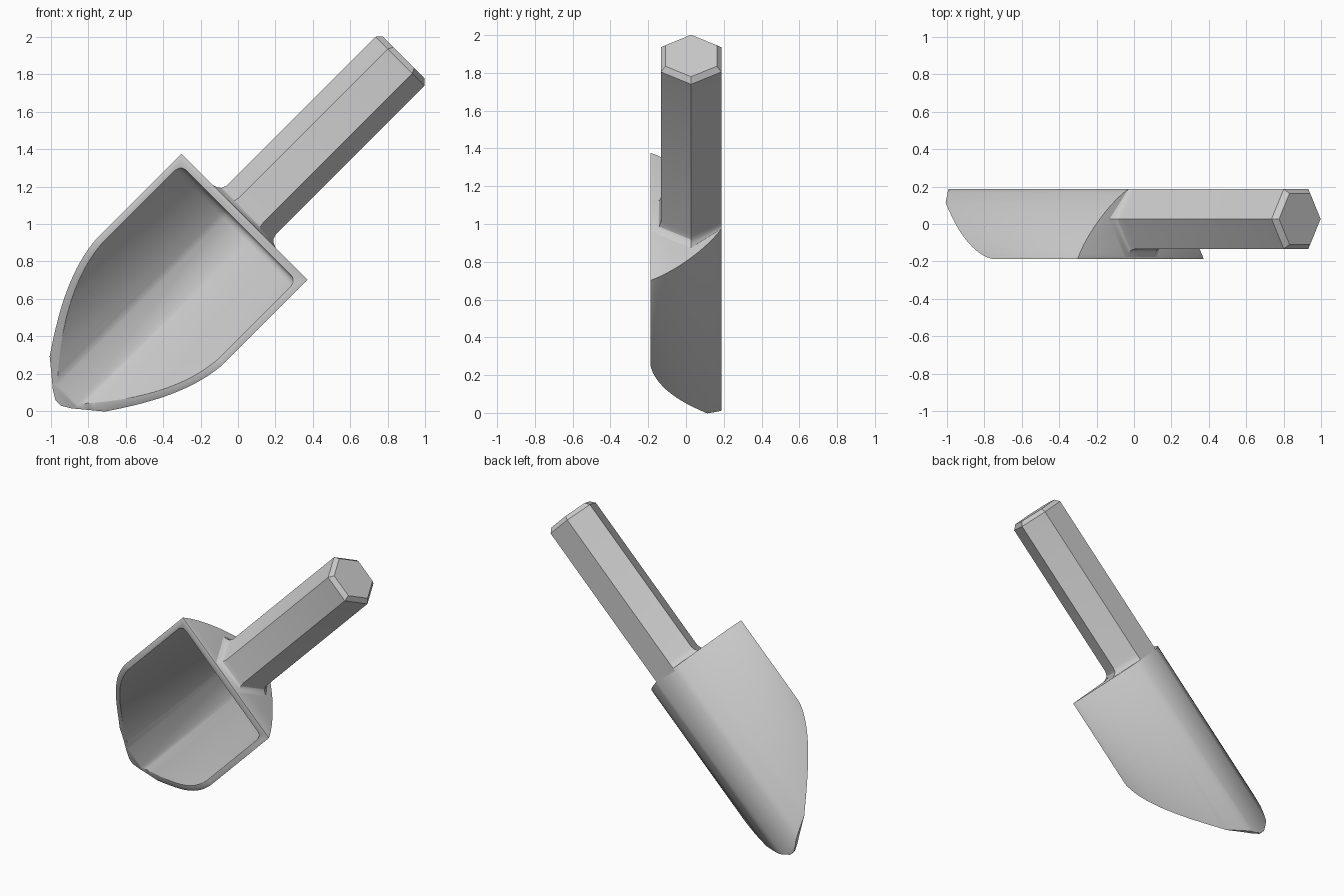
import bpy, bmesh, math
from mathutils import Vector

if "Cube" in bpy.data.objects:
    bpy.data.objects.remove(bpy.data.objects["Cube"])

grey = bpy.data.materials.new("light grey")
grey.use_nodes = True
grey.diffuse_color = (0.6, 0.6, 0.6, 1)
grey.node_tree.nodes["Principled BSDF"].inputs["Base Color"].default_value = (0.6, 0.6, 0.6, 1)

S = math.sqrt(0.5)
DEPTH = 0.187      # half depth of the scoop
CENTRE = -0.71     # sideways place of the tool axis
FLAT = 0.0925      # half width of the flat back


def place(u, v, y):
    """u runs along the tool, v across it, y is depth."""
    v += CENTRE
    return Vector(((u + v) * S, y, (u - v) * S))


def loft(name, rings):
    """Closed solid through rings of (u, v, y) points."""
    bm = bmesh.new()
    loops = [[bm.verts.new(place(*p)) for p in r] for r in rings]
    n = len(loops[0])
    for a, b in zip(loops, loops[1:]):
        for i in range(n):
            j = (i + 1) % n
            bm.faces.new((a[i], a[j], b[j], b[i]))
    bm.faces.new(loops[0])
    bm.faces.new(loops[-1])
    bmesh.ops.recalc_face_normals(bm, faces=bm.faces)
    me = bpy.data.meshes.new(name)
    bm.to_mesh(me)
    bm.free()
    me.materials.append(grey)
    ob = bpy.data.objects.new(name, me)
    bpy.context.collection.objects.link(ob)
    return ob


def bezier(p, n):
    out = []
    for i in range(n + 1):
        t = i / n
        w = ((1 - t) ** 3, 3 * t * (1 - t) ** 2, 3 * t * t * (1 - t), t ** 3)
        out.append(tuple(sum(a * q[k] for a, q in zip(w, p)) for k in (0, 1)))
    return out


def mirrored(half):
    return half + [(-v, y) for v, y in reversed(half)]


def boolean(ob, cutter, op):
    m = ob.modifiers.new(op.lower(), 'BOOLEAN')
    m.operation, m.object, m.solver = op, cutter, 'EXACT'
    bpy.context.view_layer.objects.active = ob
    bpy.ops.object.modifier_apply(modifier=m.name)
    bpy.data.objects.remove(cutter)


def smooth(ob, angle):
    bpy.ops.object.select_all(action='DESELECT')
    ob.select_set(True)
    bpy.context.view_layer.objects.active = ob
    bpy.ops.object.shade_smooth_by_angle(angle=math.radians(angle))


# Scoop body: flat back with bowed flanks
outer = mirrored(bezier([(0.477, -DEPTH), (0.42, -0.07), (0.25, 0.105), (FLAT, DEPTH)], 14))
scoop = loft("scoop", [[(u, v, y) for v, y in outer] for u in (-0.75, 0.76)])

# Hollow, with a rounded inner end
inner = mirrored([(0.462, -0.25)] + bezier(
    [(0.438, -DEPTH), (0.385, -0.08), (0.225, 0.08), (0.07, 0.15)], 14))
hollow = loft("hollow_cutter", [
    [(u, v * s, -0.25 + (y + 0.25) * s) for v, y in inner]
    for u, s in ((-1, 1), (0.675, 1), (0.695, 0.985), (0.708, 0.96), (0.714, 0.92))])
boolean(scoop, hollow, 'DIFFERENCE')

# Swept rim, cut from the side
rim = bezier([(0.155, -0.19), (-0.06, -0.19), (-0.45, 0.12), (-0.655, 0.175)], 24)
side = [(0.9, -0.3), (0.3, -0.3), (0.3, -0.19)] + rim + [(-0.655, 0.3), (0.9, 0.3)]
boolean(scoop, loft("rim_cutter", [[(u, v, y) for u, y in side] for v in (-0.7, 0.7)]), 'INTERSECT')

# Tapered nose, cut from the front
nose = [(0.9, 0.7), (-0.1, 0.7), (-0.5, 0.215), (-0.57, 0.13), (-0.62, 0.07), (-0.65, 0.02)]
nose += [(u, -v) for u, v in reversed(nose)]
boolean(scoop, loft("nose_cutter", [[(u, v, y) for u, v in nose] for y in (-0.5, 0.5)]), 'INTERSECT')

# Softened edges
bevel = scoop.modifiers.new("soft_edges", 'BEVEL')
bevel.width, bevel.segments = 0.008, 2
bevel.limit_method, bevel.angle_limit = 'ANGLE', math.radians(40)
bpy.context.view_layer.objects.active = scoop
bpy.ops.object.modifier_apply(modifier=bevel.name)
smooth(scoop, 35)


# Hexagonal handle, flared at the root and chamfered at the end
def hexagon(u, grow):
    r = 0.185 + grow
    pts = []
    for k in range(6):
        a = math.radians(60 * k)
        v, y = r * math.cos(a), 0.027 + r * math.sin(a)
        if grow > 0 and k in (1, 2):      # back stays flush with the scoop
            v, y = math.copysign(FLAT, v), DEPTH
        pts.append((u, v, y))
    return pts


handle = loft("handle", [hexagon(u, g) for u, g in (
    (0.74, 0.05), (0.76, 0.05), (0.768, 0.028), (0.782, 0.01), (0.81, 0),
    (1.935, 0), (1.964, -0.028))])
smooth(handle, 30)
